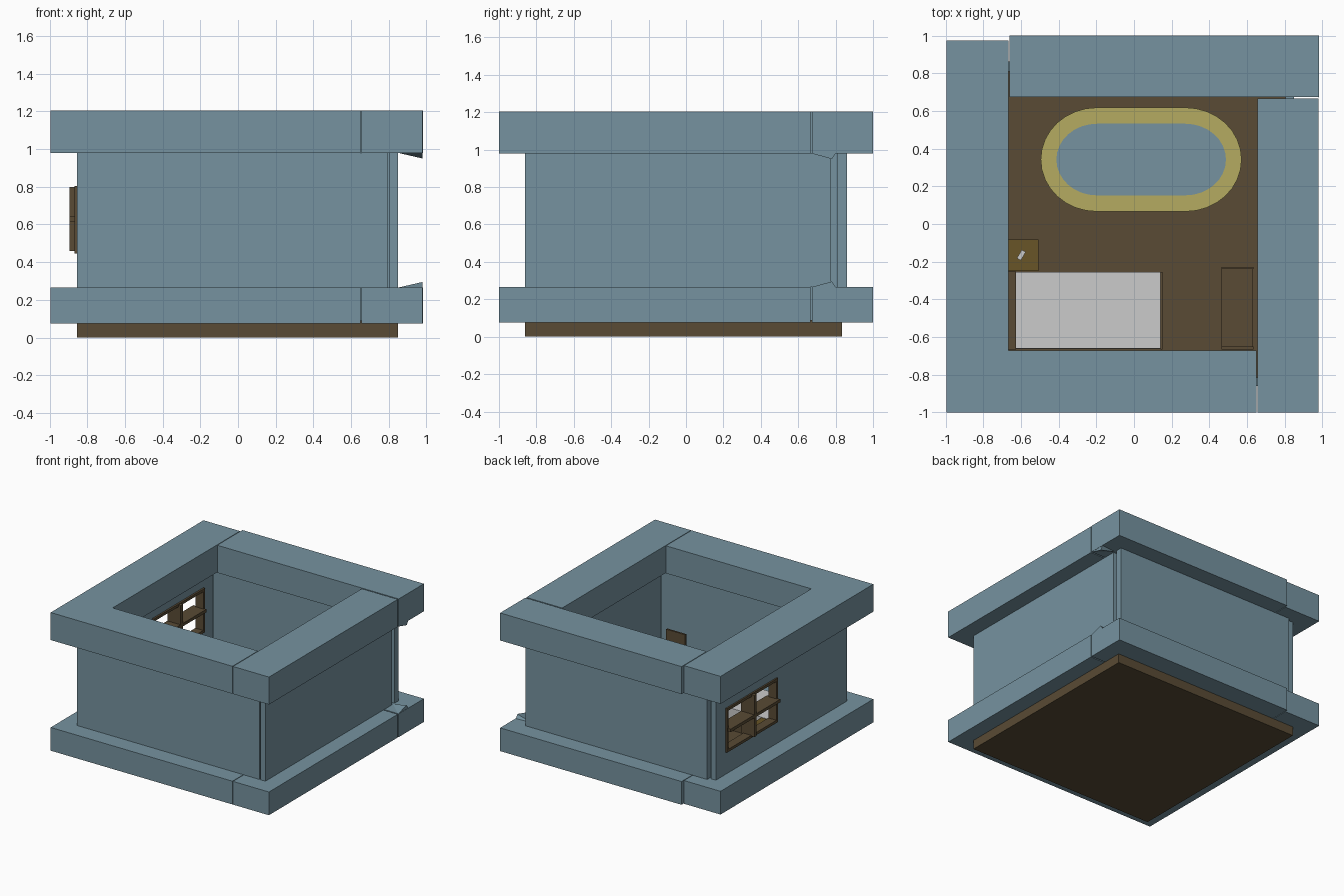
import bpy, bmesh, math
from mathutils import Vector, Matrix

if "Cube" in bpy.data.objects:
    bpy.data.objects.remove(bpy.data.objects["Cube"])


def material(name, rgb):
    m = bpy.data.materials.new(name)
    m.diffuse_color = (*rgb, 1)
    m.use_nodes = True
    m.node_tree.nodes["Principled BSDF"].inputs["Base Color"].default_value = m.diffuse_color
    return m


BLUE = material("blue_grey", (0.18, 0.29, 0.35))
WOOD = material("dark_wood", (0.10, 0.07, 0.035))
OAK = material("oak", (0.14, 0.09, 0.02))
YELLOW = material("yellow", (0.46, 0.41, 0.12))


def finish(bm, name, mat):
    bmesh.ops.recalc_face_normals(bm, faces=bm.faces)
    me = bpy.data.meshes.new(name)
    bm.to_mesh(me)
    bm.free()
    ob = bpy.data.objects.new(name, me)
    bpy.context.collection.objects.link(ob)
    if mat:
        me.materials.append(mat)
    return ob


def boxes(name, mat, *bounds, bevel=0):
    """One object made of boxes given as (x0, x1, y0, y1, z0, z1)."""
    bm = bmesh.new()
    for x0, x1, y0, y1, z0, z1 in bounds:
        mid = Vector((x0 + x1, y0 + y1, z0 + z1)) / 2
        size = Matrix.Diagonal((x1 - x0, y1 - y0, z1 - z0, 1))
        bmesh.ops.create_cube(bm, size=1, matrix=Matrix.Translation(mid) @ size)
    ob = finish(bm, name, mat)
    if bevel:
        mod = ob.modifiers.new("soft_edges", "BEVEL")
        mod.width, mod.segments = bevel, 2
    return ob


# Floor slab
FLOOR = 0.09
boxes("floor", WOOD, (-0.86, 0.845, -0.86, 0.835, 0, FLOOR))

# Wide bands above and below the walls, laid in pinwheel order
sides = {
    "front": (-1, 0.645, -1, -0.67),
    "right": (0.65, 0.975, -1, 0.665),
    "back": (-0.665, 0.977, 0.675, 1),
    "left": (-1, -0.67, -0.67, 0.975),
}
for level, z0, z1 in (("upper", 0.98, 1.205), ("lower", 0.075, 0.265)):
    for side, b in sides.items():
        boxes(f"{level}_band_{side}", BLUE, (*b, z0, z1))

# Thin wall panels between the bands
Z0, Z1 = 0.265, 0.98
boxes("wall_front", BLUE, (-0.86, 0.79, -0.86, -0.815, Z0, Z1))
boxes("wall_right", BLUE, (0.80, 0.845, -0.86, 0.775, Z0, Z1))
boxes("wall_back", BLUE, (-0.80, 0.845, 0.81, 0.862, Z0, Z1))

# Left wall with window opening
wy0, wy1, wz0, wz1 = 0.05, 0.71, 0.445, 0.805
X0, X1 = -0.86, -0.815
boxes("wall_left", BLUE,
      (X0, X1, -0.815, wy0, Z0, Z1), (X0, X1, wy1, 0.835, Z0, Z1),
      (X0, X1, wy0, wy1, Z0, wz0), (X0, X1, wy0, wy1, wz1, Z1))

# Window frame and crossing bars
fx0, fx1, t = -0.873, -0.80, 0.022
boxes("window_frame", WOOD,
      (fx0, fx1, wy0, wy0 + t, wz0, wz1), (fx0, fx1, wy1 - t, wy1, wz0, wz1),
      (fx0, fx1, wy0 + t, wy1 - t, wz0, wz0 + t),
      (fx0, fx1, wy0 + t, wy1 - t, wz1 - t, wz1))
boxes("window_bars", WOOD,
      (-0.90, -0.78, 0.365, 0.395, 0.46, 0.80),
      (-0.90, -0.78, wy0 + 0.01, wy1 - 0.01, 0.617, 0.642))

# Slanted slivers where the right wall meets the bands
for level, z, d in (("upper", 0.98, -0.03), ("lower", 0.265, 0.03)):
    bm = bmesh.new()
    v = [bm.verts.new(p) for p in ((0.845, 0.79, z), (0.975, 0.67, z),
                                   (0.975, 0.78, z + d), (0.975, 0.80, z))]
    for f in ((0, 1, 2), (0, 2, 3), (1, 3, 2), (0, 3, 1)):
        bm.faces.new([v[i] for i in f])
    finish(bm, f"{level}_corner_sliver", BLUE)


# Oval rug: flat stadium shapes, border and centre
def rug(name, mat, cx, cy, straight, rx, ry, z0, z1):
    bm = bmesh.new()
    n, pts = 16, []
    for sign in (1, -1):
        for i in range(n + 1):
            a = math.pi * (i / n - 0.5)
            pts.append((cx + sign * (straight + rx * math.cos(a)),
                        cy + sign * ry * math.sin(a), z0))
    face = bm.faces.new([bm.verts.new(p) for p in pts])
    ext = bmesh.ops.extrude_face_region(bm, geom=[face])["geom"]
    top = [g for g in ext if isinstance(g, bmesh.types.BMVert)]
    bmesh.ops.translate(bm, verts=top, vec=(0, 0, z1 - z0))
    return finish(bm, name, mat)


rug("rug_border", YELLOW, 0.033, 0.342, 0.235, 0.298, 0.276, FLOOR, FLOOR + 0.010)
rug("rug_centre", BLUE, 0.033, 0.342, 0.235, 0.215, 0.19, FLOOR, FLOOR + 0.014)

# Bed: boards, base and mattress
boxes("bed_headboard", WOOD, (-0.67, -0.632, -0.667, -0.253, FLOOR, 0.40))
boxes("bed_footboard", WOOD, (0.136, 0.146, -0.665, -0.255, FLOOR, 0.26))
boxes("bed_base", WOOD, (-0.632, 0.136, -0.663, -0.257, FLOOR, 0.18))
boxes("mattress", None, (-0.632, 0.136, -0.661, -0.255, 0.18, 0.27))

# Nightstand with small object on top
boxes("nightstand", OAK, (-0.67, -0.513, -0.25, -0.082, FLOOR, 0.27))
item = boxes("nightstand_item", None, (-0.012, 0.012, -0.026, 0.026, 0, 0.012))
item.location = (-0.603, -0.165, 0.27)
item.rotation_euler.z = math.radians(-30)

# Bench along right wall with tall end panel
boxes("bench", WOOD, (0.458, 0.627, -0.65, -0.24, FLOOR, 0.28))
boxes("bench_tall_end", WOOD, (0.458, 0.63, -0.665, -0.65, FLOOR, 0.535))
boxes("bench_low_end", WOOD, (0.458, 0.63, -0.24, -0.228, FLOOR, 0.29))

# Centre the model on x
for ob in bpy.context.collection.objects:
    ob.location.x += 0.005
